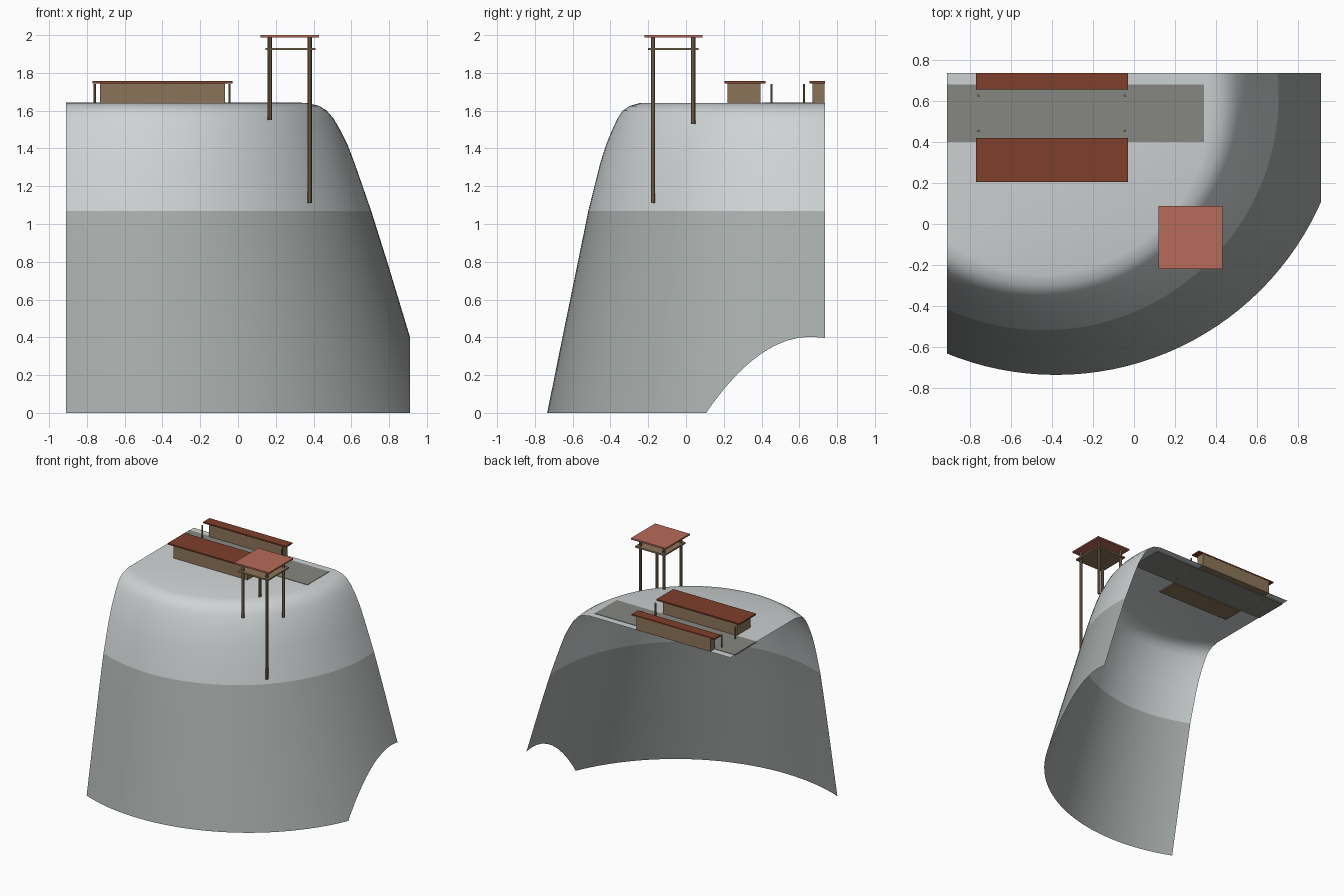
import bpy
import bmesh
import math
from mathutils import Vector

cube = bpy.data.objects.get("Cube")
if cube:
    bpy.data.objects.remove(cube, do_unlink=True)


def material(name, r, g, b):
    m = bpy.data.materials.new(name)
    m.use_nodes = True
    m.diffuse_color = (r, g, b, 1)
    bsdf = next(n for n in m.node_tree.nodes if n.type == 'BSDF_PRINCIPLED')
    bsdf.inputs["Base Color"].default_value = (r, g, b, 1)
    return m


snow = material("pale grey snow", 0.62, 0.65, 0.66)
rock = material("mid grey rock", 0.39, 0.42, 0.41)
paving = material("path grey", 0.24, 0.24, 0.22)
roof_brown = material("dark red roof", 0.21, 0.05, 0.024)
roof_red = material("light red roof", 0.47, 0.145, 0.10)
timber = material("brown timber", 0.26, 0.175, 0.10)


def finish(bm, name, mats):
    mesh = bpy.data.meshes.new(name)
    bm.to_mesh(mesh)
    bm.free()
    obj = bpy.data.objects.new(name, mesh)
    bpy.context.collection.objects.link(obj)
    for m in mats:
        mesh.materials.append(m)
    return obj


def box(name, mat, low, high):
    bm = bmesh.new()
    bmesh.ops.create_cube(bm, size=1)
    for v in bm.verts:
        v.co = Vector([(a + b) / 2 + c * (b - a) for a, b, c in zip(low, high, v.co)])
    return finish(bm, name, [mat])


def post(name, x, y, bottom, top, radius):
    bm = bmesh.new()
    bmesh.ops.create_cone(bm, cap_ends=True, segments=8, radius1=radius,
                          radius2=radius, depth=top - bottom)
    bmesh.ops.translate(bm, vec=(x, y, (bottom + top) / 2), verts=bm.verts)
    return finish(bm, name, [timber])


# Hill: leaning rings given as height, right edge, front edge, centre x
rings = [(0, 1.03, -0.735, -0.38), (0.42, 0.905, -0.65, -0.405),
         (0.8, 0.79, -0.572, -0.43), (1.07, 0.705, -0.517, -0.44),
         (1.2, 0.66, -0.485, -0.44), (1.32, 0.618, -0.455, -0.44),
         (1.42, 0.58, -0.423, -0.44), (1.5, 0.54, -0.39, -0.44),
         (1.56, 0.505, -0.362, -0.44), (1.6, 0.47, -0.335, -0.44),
         (1.625, 0.43, -0.298, -0.44), (1.64, 0.37, -0.245, -0.44)]
SEGMENTS = 128
bm = bmesh.new()
rows = []
for z, right, front, cx in rings:
    r = right - cx
    cy = front + r
    rows.append([bm.verts.new((cx + r * math.cos(a), cy + r * math.sin(a), z))
                 for a in (2 * math.pi * i / SEGMENTS for i in range(SEGMENTS))])
for lower, upper in zip(rows, rows[1:]):
    for i in range(SEGMENTS):
        j = (i + 1) % SEGMENTS
        bm.faces.new((lower[i], lower[j], upper[j], upper[i]))
bm.faces.new(rows[-1])

# Trim the hill to its square plot, leaving the shell open
for point, normal in (((0.91, 0, 0), (1, 0, 0)), ((-0.91, 0, 0), (-1, 0, 0)),
                      ((0, 0.735, 0), (0, 1, 0))):
    bmesh.ops.bisect_plane(bm, geom=bm.verts[:] + bm.edges[:] + bm.faces[:],
                           plane_co=point, plane_no=normal, clear_outer=True)
for f in bm.faces:
    f.smooth = True
    f.material_index = 1 if f.calc_center_median().z < 1.07 else 0
finish(bm, "hill", [snow, rock])

# Path set into the summit
box("summit_path", paving, (-0.91, 0.40, 1.634), (0.34, 0.68, 1.643))

# Two long shelters facing each other across the path
box("front_shelter_wall", timber, (-0.73, 0.22, 1.632), (-0.07, 0.395, 1.746))
box("front_shelter_roof", roof_brown, (-0.77, 0.205, 1.745), (-0.03, 0.42, 1.756))
box("back_shelter_wall", timber, (-0.73, 0.67, 1.638), (-0.07, 0.733, 1.746))
box("back_shelter_roof", roof_brown, (-0.77, 0.655, 1.745), (-0.03, 0.735, 1.756))
for side, x in (("right", -0.758), ("left", -0.045)):
    for place, y in (("front", 0.453), ("back", 0.625)):
        post(f"{place}_{side}_path_post", x, y, 1.63, 1.742, 0.006)

# Lookout tower on the slope
box("tower_roof", roof_red, (0.12, -0.22, 1.988), (0.43, 0.088, 2.0))
box("tower_platform", timber, (0.145, -0.202, 1.92), (0.41, 0.065, 1.932))
for name, x, y, bottom in (("front_left", 0.38, -0.175, 1.11),
                           ("front_right", 0.168, -0.175, 1.55),
                           ("back_left", 0.38, 0.038, 1.53),
                           ("back_right", 0.168, 0.038, 1.62)):
    post(f"{name}_tower_post", x, y, bottom, 1.99, 0.011)
